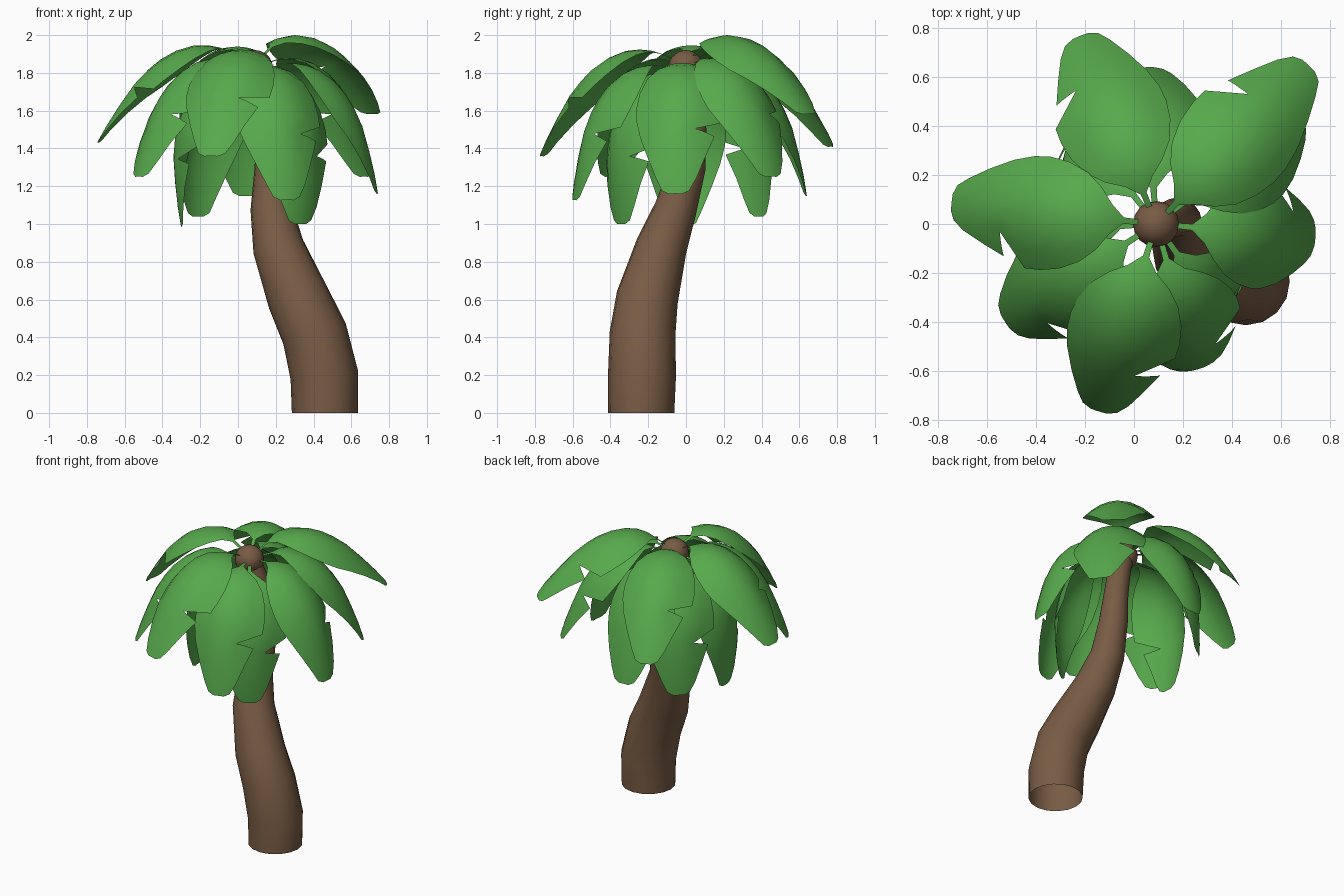
import bpy, bmesh, math
from mathutils import Vector, Matrix

if "Cube" in bpy.data.objects:
    bpy.data.objects.remove(bpy.data.objects["Cube"])


def material(name, rgb):
    m = bpy.data.materials.new(name)
    m.diffuse_color = (*rgb, 1)
    m.use_nodes = True
    m.node_tree.nodes["Principled BSDF"].inputs["Base Color"].default_value = m.diffuse_color
    return m


bark = material("bark brown", (0.188, 0.106, 0.058))
green = material("leaf green", (0.095, 0.40, 0.072))


def finish(bm, name, mat):
    me = bpy.data.meshes.new(name)
    for f in bm.faces:
        f.smooth = True
    bm.to_mesh(me)
    bm.free()
    me.materials.append(mat)
    ob = bpy.data.objects.new(name, me)
    bpy.context.collection.objects.link(ob)
    return ob


# Trunk: tapered tube along a bent path (x, y, z, radius), open at the foot
path = [(.46, -.237, 0, .175), (.457, -.233, .2, .180), (.405, -.23, .42, .174),
        (.318, -.205, .61, .164), (.213, -.13, .88, .136), (.178, -.055, 1.08, .112),
        (.182, .01, 1.3, .094), (.175, .028, 1.5, .08), (.135, .015, 1.7, .074),
        (.09, 0, 1.82, .07)]
SIDES = 16
bm = bmesh.new()
rings = []
for i, (x, y, z, r) in enumerate(path):
    a = Vector(path[max(i - 1, 0)][:3])
    b = Vector(path[min(i + 1, len(path) - 1)][:3])
    up = Vector((0, 0, 1))
    q = up.rotation_difference(up if i == 0 else b - a)
    rings.append([bm.verts.new(Vector((x, y, z)) + q @ Vector((
        r * math.cos(k * math.tau / SIDES), r * math.sin(k * math.tau / SIDES), 0)))
        for k in range(SIDES)])
for lo, hi in zip(rings, rings[1:]):
    for k in range(SIDES):
        n = (k + 1) % SIDES
        bm.faces.new((lo[k], lo[n], hi[n], hi[k]))
finish(bm, "trunk", bark)

# Crown knob
bm = bmesh.new()
bmesh.ops.create_uvsphere(bm, u_segments=16, v_segments=10, radius=.094,
                          matrix=Matrix.Translation((.09, 0, 1.827)))
finish(bm, "crown_knob", bark)

# Leaf: arched blade as (along, rise, right width, left width), torn on its left
inner = [(0, 0, .01, .01), (.09, .12, .013, .013), (.13, .163, .06, .06),
         (.18, .2, .125, .13), (.25, .233, .18, .185), (.345, .249, .215, .222),
         (.44, .244, .228, .236), (.52, .225, .224, .235), (.62, .188, .2, .098)]
outer = [(.62, .188, .2, .196), (.74, .122, .155, .152), (.85, .055, .107, .11),
         (.915, .01, .073, .073), (.935, -.004, .035, .035)]


def leaf(name, azimuth, pitch, base_z):
    bm = bmesh.new()
    # the outer part has twice the left columns, so the tear line shares vertices
    for part, cols in ((inner, 3), (outer, 6)):
        rows = []
        for u, n, right, left in part:
            vs = [-right * (1 - k / 4) for k in range(4)]
            vs += [left * k / cols for k in range(cols + 1)]
            # edges droop down from the midrib
            rows.append([bm.verts.new((u, v, n - 2.1 * v * v)) for v in vs])
        for a, b in zip(rows, rows[1:]):
            for k in range(len(a) - 1):
                bm.faces.new((a[k], b[k], b[k + 1], a[k + 1]))
    bmesh.ops.remove_doubles(bm, verts=bm.verts, dist=1e-5)
    bm.transform(Matrix.Translation((.09, 0, base_z))
                 @ Matrix.Rotation(math.radians(azimuth), 4, 'Z')
                 @ Matrix.Rotation(math.radians(pitch), 4, 'Y'))
    finish(bm, name, green)


# Three tiers of leaves: base height, (heading, downward pitch)
tiers = {
    "upper_leaf": (1.845, [(46, 16), (112, 27.5), (174, 26), (253, 31)]),
    "middle_leaf": (1.83, [(-5, 45.5), (38, 38), (94, 46.5), (213, 38), (-74, 48.5)]),
    "lower_leaf": (1.835, [(-55, 63), (128, 58), (183, 65)]),
}
for tier, (base_z, placements) in tiers.items():
    for i, (az, pitch) in enumerate(placements, 1):
        leaf(f"{tier}_{i}", az, pitch, base_z)
